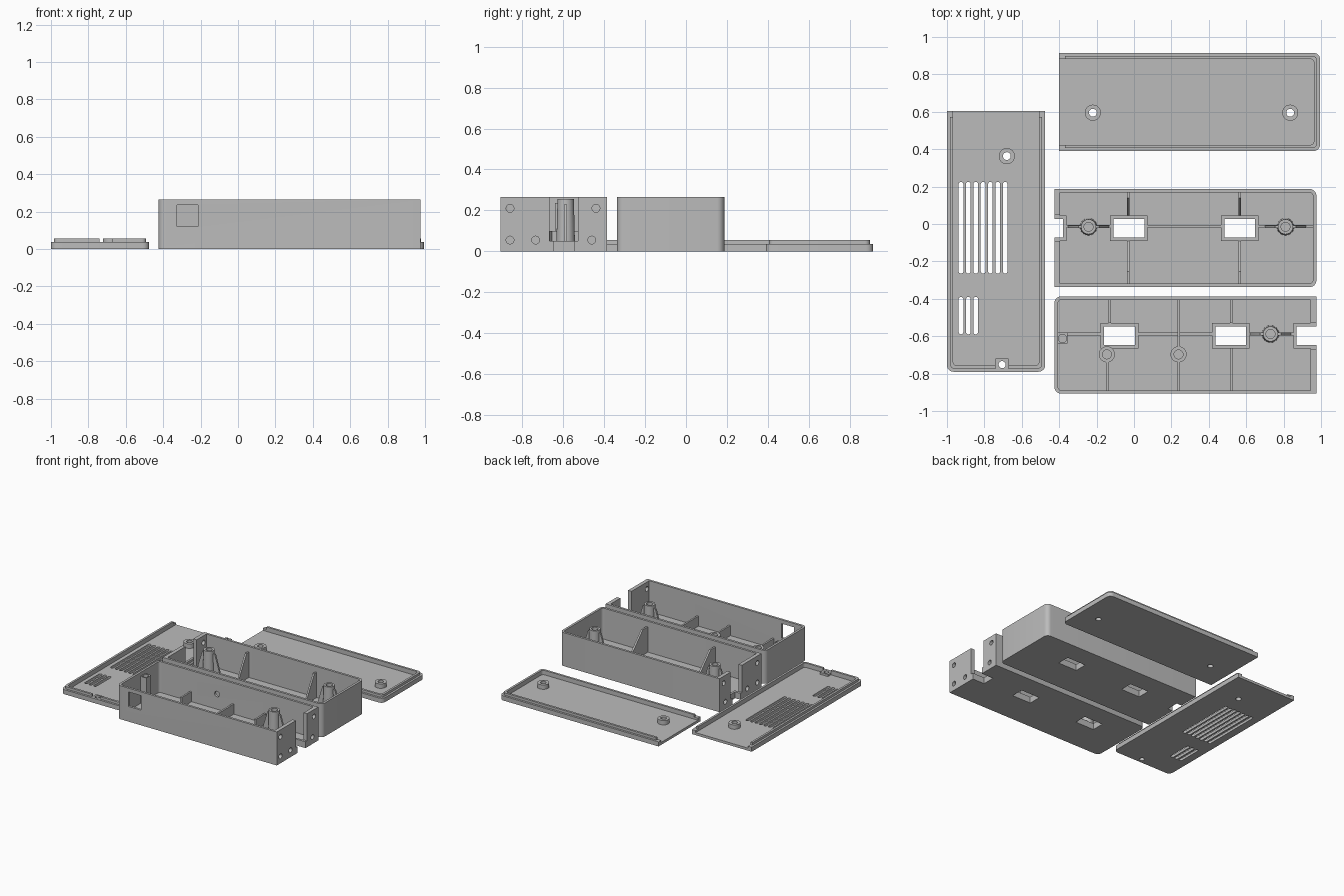
import bpy, bmesh, math
from mathutils import Matrix, Vector

if "Cube" in bpy.data.objects:
    bpy.data.objects.remove(bpy.data.objects["Cube"])

grey = bpy.data.materials.new("plain grey")
grey.diffuse_color = (0.5, 0.5, 0.5, 1)
grey.use_nodes = True
grey.node_tree.nodes["Principled BSDF"].inputs["Base Color"].default_value = grey.diffuse_color


def make(name, bm):
    bmesh.ops.recalc_face_normals(bm, faces=bm.faces)
    me = bpy.data.meshes.new(name)
    bm.to_mesh(me)
    bm.free()
    me.materials.append(grey)
    ob = bpy.data.objects.new(name, me)
    bpy.context.collection.objects.link(ob)
    return ob


def extrude(name, pts, offset):
    """Extrude a flat 3D outline along an offset."""
    bm = bmesh.new()
    f = bm.faces.new([bm.verts.new(p) for p in pts])
    ext = bmesh.ops.extrude_face_region(bm, geom=[f], use_keep_orig=True)
    bmesh.ops.translate(bm, vec=Vector(offset),
                        verts=[g for g in ext["geom"] if isinstance(g, bmesh.types.BMVert)])
    return make(name, bm)


def block(name, x0, x1, y0, y1, z0, z1, r=0, side=""):
    """Box whose two corners on one side may be rounded."""
    corners = [(x0, y0, 180, "-x-y"), (x1, y0, 270, "+x-y"),
               (x1, y1, 0, "+x+y"), (x0, y1, 90, "-x+y")]
    pts = []
    for x, y, a, tag in corners:
        if r and side in tag:
            cx = x + (r if "-x" in tag else -r)
            cy = y + (r if "-y" in tag else -r)
            for i in range(7):
                t = math.radians(a + 15 * i)
                pts.append((cx + r * math.cos(t), cy + r * math.sin(t), z0))
        else:
            pts.append((x, y, z0))
    return extrude(name, pts, (0, 0, z1 - z0))


def rod(name, c, r, length, axis="z", r2=None):
    bm = bmesh.new()
    rot = {"x": Matrix.Rotation(math.pi / 2, 4, "Y"),
           "y": Matrix.Rotation(math.pi / 2, 4, "X"), "z": Matrix()}[axis]
    bmesh.ops.create_cone(bm, cap_ends=True, segments=24, radius1=r,
                          radius2=r if r2 is None else r2, depth=length,
                          matrix=Matrix.Translation(c) @ rot)
    return make(name, bm)


def cut(ob, *cutters):
    for c in cutters:
        m = ob.modifiers.new("cut", "BOOLEAN")
        m.operation, m.solver, m.object = "DIFFERENCE", "EXACT", c
        bpy.context.view_layer.objects.active = ob
        bpy.ops.object.modifier_apply(modifier=m.name)
        bpy.data.objects.remove(c)


def tube(name, x, y, z0, z1, r, hole, r2=None, bottom=None):
    ob = rod(name, (x, y, (z0 + z1) / 2), r, z1 - z0, r2=r2)
    b = z0 - 0.02 if bottom is None else bottom
    cut(ob, rod("cutter", (x, y, (b + z1 + 0.02) / 2), hole, z1 + 0.02 - b))


def rib_x(x0, x1, y, h=0.05):
    block("long_rib", x0, x1, y - 0.007, y + 0.007, 0.015, h)


def rib_y(x, y0, y1, h=0.1):
    block("cross_rib", x - 0.007, x + 0.007, y0, y1, 0.015, h)


def gusset(axis, at, prof):
    """Sloped web; the profile is (distance, height) in the plane across the axis."""
    if axis == "x":
        extrude("gusset", [(u, at - 0.007, z) for u, z in prof], (0, 0.014, 0))
    else:
        extrude("gusset", [(at - 0.007, u, z) for u, z in prof], (0.014, 0, 0))


H, FLOOR, WALL = 0.265, 0.02, 0.018
X0, X1 = -0.425, 0.975


def tray(name, y0, y1, rounded, bays, slot_y):
    """Open box: rounded closed end, slotted and drilled joining end."""
    joint = -1 if rounded == "+x" else 1
    shell = block(name, X0, X1, y0, y1, 0, H, 0.035, rounded)
    ix0 = X0 + (0.03 if joint < 0 else WALL)
    ix1 = X1 - (0.03 if joint > 0 else WALL)
    cut(shell, block("cutter", ix0, ix1, y0 + WALL, y1 - WALL, FLOOR, 1, 0.02, rounded))
    ex = X1 if joint > 0 else X0
    # joining-end slot and screw holes
    cut(shell, block("cutter", ex - 0.04, ex + 0.04, slot_y - 0.07, slot_y + 0.07, 0.05, 1))
    for dy, z in ((-0.263, 0.21), (-0.263, 0.055), (-0.138, 0.055), (0.137, 0.055), (0.157, 0.21)):
        cut(shell, rod("cutter", (ex, slot_y + dy, z), 0.019, 0.1, "x"))
    # floor openings with raised collars
    for a, b in bays:
        ca, cb = max(a - 0.018, X0), min(b + 0.018, X1)
        collar = block("opening_collar", ca, cb, slot_y - 0.068, slot_y + 0.068, 0.005, 0.05)
        for ob in (shell, collar):
            cut(ob, block("cutter", a, b, slot_y - 0.05, slot_y + 0.05, -0.1, 0.12))
    return shell


# Middle tray
MY = -0.023
tray("middle_tray", -0.337, 0.187, "+x", [(-0.5, -0.38), (-0.11, 0.055), (0.483, 0.648)], MY)
for x in (-0.03, 0.565):
    gusset("y", x, [(0.175, 0.015), (0.175, 0.22), (0.14, 0.22), (0.045, 0.05), (0.045, 0.015)])
    gusset("y", x, [(-0.325, 0.015), (-0.325, 0.22), (-0.255, 0.22), (-0.09, 0.05), (-0.09, 0.015)])
for a, b in ((-0.36, -0.28), (-0.2, -0.128), (0.073, 0.465), (0.666, 0.77), (0.85, 0.96)):
    rib_x(a, b, -0.013)

# Front tray
FY = -0.597
front = tray("front_tray", -0.907, -0.387, "-x", [(-0.16, 0.005), (0.435, 0.6), (0.87, 1.1)], FY)
cut(front, block("cutter", -0.325, -0.215, -1, -0.86, 0.12, 0.235),
    rod("cutter", (0.1, -0.39, 0.14), 0.022, 0.1, "y"))
for x, a, b in ((-0.13, -0.528, -0.395), (-0.142, -0.9, -0.735), (0.24, -0.655, -0.395),
                (0.24, -0.9, -0.735), (0.52, -0.528, -0.395), (0.52, -0.9, -0.664)):
    rib_y(x, a, b)
for a, b in ((-0.36, -0.178), (0.023, 0.417), (0.618, 0.69), (0.77, 0.852)):
    rib_x(a, b, -0.588)

# Tall screw posts with sloped webs, and short mounts
for x, y in ((-0.243, -0.015), (0.81, -0.015), (0.73, -0.588)):
    tube("screw_post", x, y, 0.015, 0.255, 0.046, 0.024, 0.04, 0.06)
    for s in (-1, 1):
        gusset("x", y, [(x + s * 0.035, 0.015), (x + s * 0.035, 0.23), (x + s * 0.055, 0.23),
                        (x + s * 0.11, 0.05), (x + s * 0.11, 0.015)])
for x in (-0.145, 0.238):
    tube("short_mount", x, -0.697, 0.015, 0.1, 0.043, 0.024, None, 0.03)
post = block("corner_post", -0.415, -0.355, -0.64, -0.58, 0.015, 0.235)
cut(post, rod("cutter", (-0.382, -0.612, 0.2), 0.022, 0.2))


def lid(name, x0, x1, y0, y1, side):
    """Shallow cover with a raised inner lip, open on the side opposite the rounded one."""
    def area(d, end):
        if side == "+x":
            return (x0 + end, x1 - d, y0 + d, y1 - d)
        return (x0 + d, x1 - d, y0 + d, y1 - end)
    plate = block(name, *area(0, 0), 0, 0.036, 0.035, side)
    lip = block("lid_lip", *area(0.016, 0.032), 0.022, 0.055, 0.025, side)
    for ob in (plate, lip):
        cut(ob, block("cutter", *area(0.033, -0.1), FLOOR, 1, 0.02, side))
    return plate, lip


def lid_boss(plate, x, y):
    cut(plate, rod("cutter", (x, y, 0), 0.021, 0.2))
    tube("lid_boss", x, y, 0.01, 0.055, 0.043, 0.021)


# Back lid
plate, lip = lid("back_lid", -0.4, 0.995, 0.39, 0.915, "+x")
for x in (-0.22, 0.835):
    lid_boss(plate, x, 0.595)

# Vented side lid
plate, lip = lid("vented_lid", -1.0, -0.475, -0.79, 0.605, "-y")
lid_boss(plate, -0.68, 0.363)
cut(lip, block("cutter", -0.74, -0.67, -0.85, -0.7, 0, 0.1))
pad = block("screw_pad", -0.74, -0.67, -0.785, -0.72, 0.01, 0.036)
for ob in (plate, pad):
    cut(ob, rod("cutter", (-0.705, -0.752, 0), 0.019, 0.2))


def vent(x, y0, y1):
    slot = block("cutter", x - 0.0125, x + 0.0125, y0, y1, -0.1, 0.1, 0.0124, "y")
    cut(plate, slot)


for i in range(7):
    vent(-0.925 + 0.0393 * i, -0.265, 0.225)
for i in range(3):
    vent(-0.925 + 0.0393 * i, -0.59, -0.39)

# Smooth the round surfaces only
for ob in bpy.context.scene.objects:
    ob.select_set(True)
    bpy.context.view_layer.objects.active = ob
bpy.ops.object.shade_smooth_by_angle(angle=math.radians(30))
